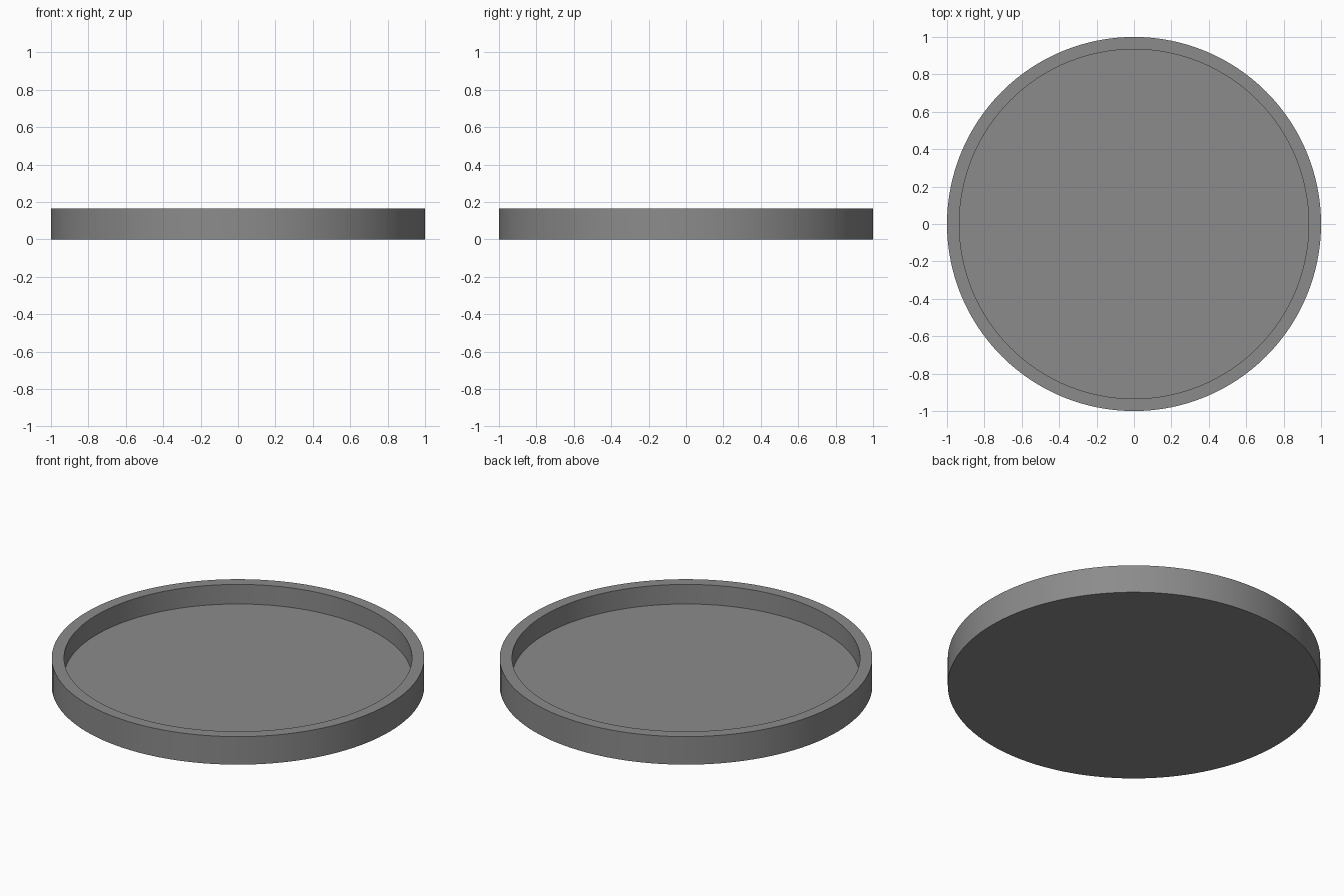
import bpy, bmesh
from math import cos, sin, tau, radians

if "Cube" in bpy.data.objects:
    bpy.data.objects.remove(bpy.data.objects["Cube"])

SEGMENTS = 128
# Cross-section (radius, height): bottom edge, rim outside, rim inside, floor edge
PROFILE = [(1.0, 0.0), (1.0, 0.166), (0.934, 0.166), (0.934, 0.05)]

bm = bmesh.new()
rings = [[bm.verts.new((r * cos(tau * i / SEGMENTS), r * sin(tau * i / SEGMENTS), z))
          for i in range(SEGMENTS)] for r, z in PROFILE]

# Outer wall, rim and inner wall
for low, high in zip(rings, rings[1:]):
    for i in range(SEGMENTS):
        j = (i + 1) % SEGMENTS
        bm.faces.new((low[i], low[j], high[j], high[i]))

# Underside and recessed floor
bm.faces.new(rings[0][::-1])
bm.faces.new(rings[-1])

mesh = bpy.data.meshes.new("round_tray")
bm.to_mesh(mesh)
bm.free()
tray = bpy.data.objects.new("round_tray", mesh)
bpy.context.collection.objects.link(tray)

# Dark grey finish
grey = bpy.data.materials.new("dark_grey")
grey.diffuse_color = (0.26, 0.26, 0.26, 1.0)
grey.use_nodes = True
grey.node_tree.nodes["Principled BSDF"].inputs["Base Color"].default_value = grey.diffuse_color
mesh.materials.append(grey)

# Smooth walls with crisp edges
bpy.context.view_layer.objects.active = tray
tray.select_set(True)
bpy.ops.object.shade_smooth_by_angle(angle=radians(30))
